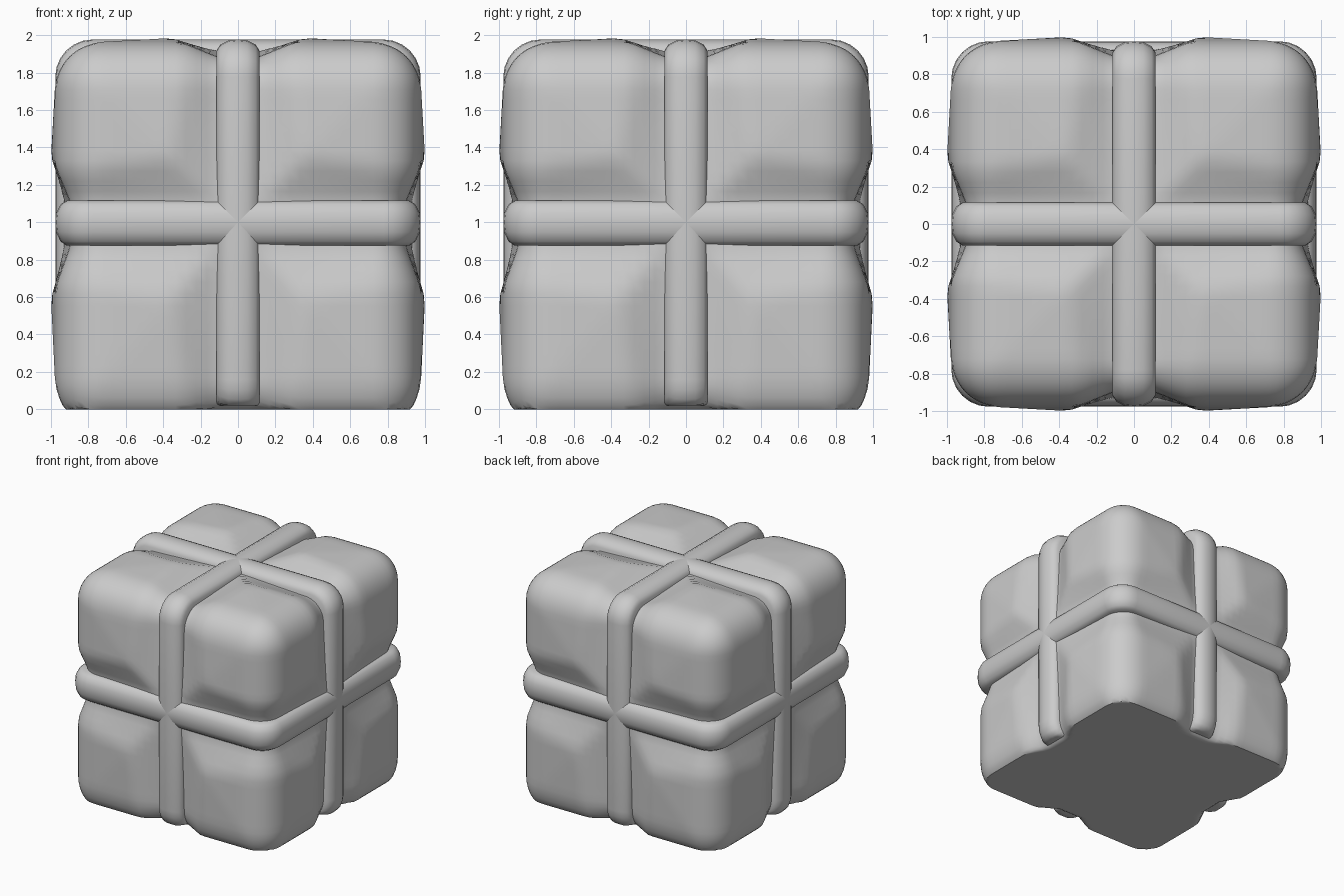
import bpy, bmesh, math
from mathutils import Vector

if "Cube" in bpy.data.objects:
    bpy.data.objects.remove(bpy.data.objects["Cube"])

HW = 0.115          # strap half width
R = 0.28            # rounding of the padded edges


def finish(bm, name, angle):
    bmesh.ops.recalc_face_normals(bm, faces=bm.faces)
    me = bpy.data.meshes.new(name)
    bm.to_mesh(me)
    bm.free()
    ob = bpy.data.objects.new(name, me)
    bpy.context.collection.objects.link(ob)
    ob.location.z = 1.0
    bpy.ops.object.select_all(action='DESELECT')
    ob.select_set(True)
    bpy.context.view_layer.objects.active = ob
    bpy.ops.object.shade_smooth_by_angle(angle=math.radians(angle))
    return ob


def flatten(v, stretch, floor):
    # the underside is cut flat
    if v.z < 0:
        v.z = max(v.z * stretch, floor)
    return v


def ramp(t):
    return min(1.0, max(0.0, t))


# padded body: rounded cube pinched along the three middle planes
bm = bmesh.new()
bmesh.ops.create_cube(bm, size=2)
bmesh.ops.subdivide_edges(bm, edges=bm.edges[:], cuts=35, use_grid_fill=True)
for v in bm.verts:
    p = v.co.copy()
    core = Vector([max(-1 + R, min(1 - R, c)) for c in p])
    n = (p - core).normalized()
    q = core + n * R
    # pinch beside the straps, deeper away from the face centres
    pinch = max(ramp(1 - (abs(c) - HW) / 0.24) for c in q)
    reach = sorted(abs(c) for c in q)[1]
    depth = (0.065 + 0.035 * ramp(reach / 0.7)) * pinch
    # slight fall of each pad towards the outer edges
    fall = 0.025 * ramp((reach - 0.35) / 0.45)
    q -= n * max(depth, fall)
    if q.z > 0:
        q.z *= 0.985
    v.co = flatten(q, 1.15, -1.0)
finish(bm, "padded_body", 40)


# rounded strap running around the cube in one plane
def strap(name, axis):
    half, rad = 0.977, 0.2
    profile = [(-HW, -0.16), (-HW, -0.06), (-0.095, -0.028), (-0.05, -0.005), (0, 0),
               (0.05, -0.005), (0.095, -0.028), (HW, -0.06), (HW, -0.16)]
    path = []
    for k in range(4):
        mid = math.pi / 4 + k * math.pi / 2
        cx = math.copysign(half - rad, math.cos(mid))
        cy = math.copysign(half - rad, math.sin(mid))
        for i in range(7):
            a = k * math.pi / 2 + i * math.pi / 12
            path.append((cx, cy, math.cos(a), math.sin(a)))
    bm = bmesh.new()
    rings = []
    for cx, cy, nx, ny in path:
        ring = []
        for w, h in profile:
            co = [cx + nx * (rad + h), cy + ny * (rad + h)]
            co.insert(axis, w)
            ring.append(bm.verts.new(flatten(Vector(co), 1.08, -0.98)))
        rings.append(ring)
    for i, a in enumerate(rings):
        b = rings[(i + 1) % len(rings)]
        for j in range(len(profile) - 1):
            bm.faces.new((a[j], a[j + 1], b[j + 1], b[j]))
    finish(bm, name, 50)


strap("side_strap", 0)
strap("front_strap", 1)
strap("waist_strap", 2)
